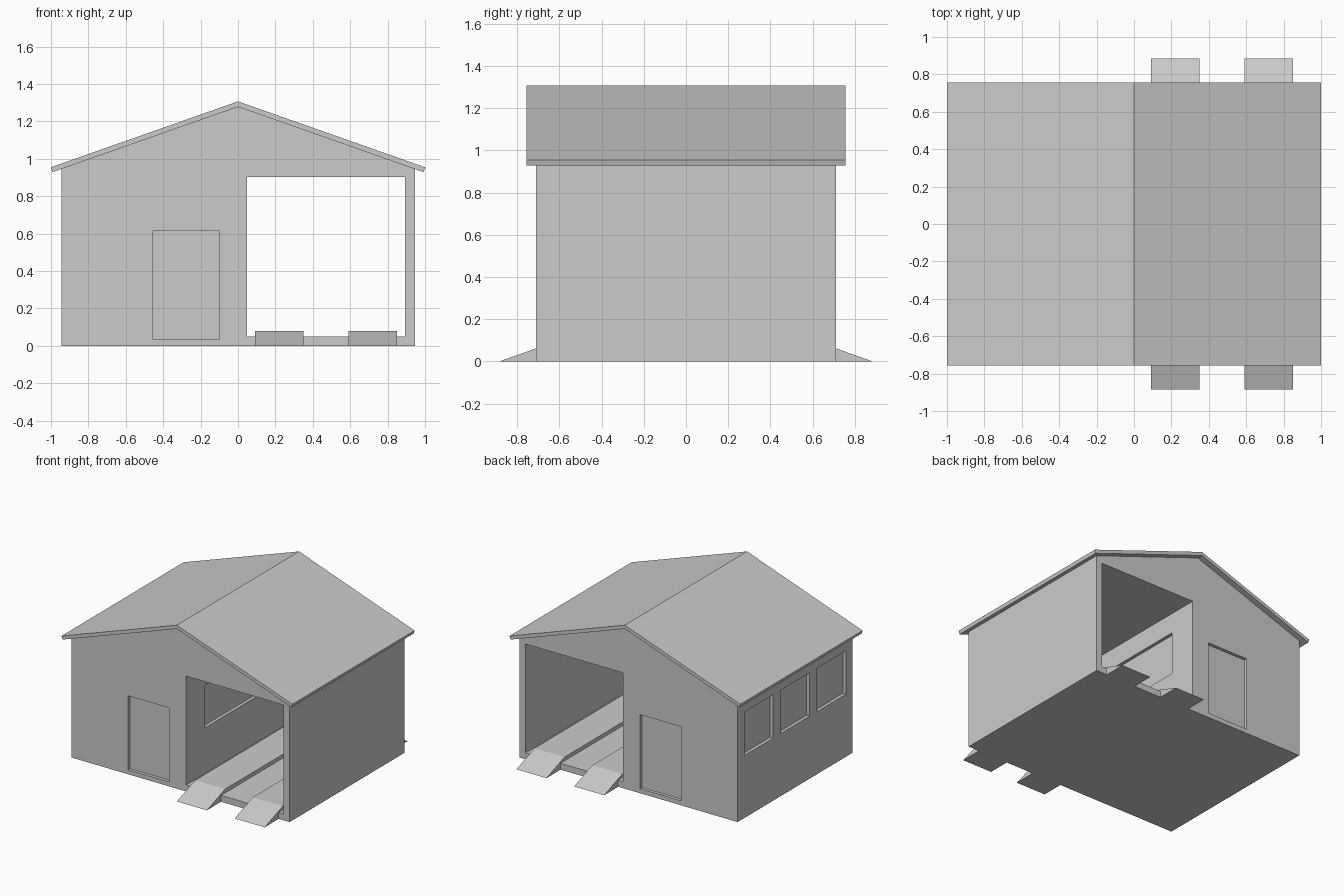
import bpy
import bmesh

cube = bpy.data.objects.get("Cube")
if cube:
    bpy.data.objects.remove(cube, do_unlink=True)

grey = bpy.data.materials.new("light_grey")
grey.use_nodes = True
colour = (0.6, 0.6, 0.6, 1)
grey.diffuse_color = colour
grey.node_tree.nodes["Principled BSDF"].inputs["Base Color"].default_value = colour

HALF_X, HALF_Y = 0.945, 0.71     # outer wall faces
DIVIDER = 0.048                  # bay side of the dividing wall
PITCH = 0.352                    # roof slope
SOFFIT = 1.278                   # height of the roof underside at the ridge
RECESS = 0.025


def extrude(name, profile, axis, start, end):
    """Extrude a closed profile along axis; profile is (x, z) for 'y', (y, z) for 'x'."""
    bm = bmesh.new()
    place = (lambda a, b: (a, start, b)) if axis == "y" else (lambda a, b: (start, a, b))
    face = bm.faces.new([bm.verts.new(place(a, b)) for a, b in profile])
    moved = bmesh.ops.extrude_face_region(bm, geom=[face])["geom"]
    verts = [g for g in moved if isinstance(g, bmesh.types.BMVert)]
    offset = (0, end - start, 0) if axis == "y" else (end - start, 0, 0)
    bmesh.ops.translate(bm, verts=verts, vec=offset)
    bmesh.ops.recalc_face_normals(bm, faces=bm.faces)
    mesh = bpy.data.meshes.new(name)
    bm.to_mesh(mesh)
    bm.free()
    mesh.materials.append(grey)
    obj = bpy.data.objects.new(name, mesh)
    bpy.context.collection.objects.link(obj)
    return obj


def cut(target, x, y, z):
    """Cut a box, given by its ranges, out of the target."""
    box = extrude("cutter", [(x[0], z[0]), (x[1], z[0]), (x[1], z[1]), (x[0], z[1])], "y", *y)
    box.hide_render = True
    mod = target.modifiers.new("cut", "BOOLEAN")
    mod.operation = "DIFFERENCE"
    mod.solver = "EXACT"
    mod.object = box
    bpy.context.view_layer.objects.active = target
    bpy.ops.object.modifier_apply(modifier=mod.name)
    bpy.data.objects.remove(box, do_unlink=True)


# Gabled walls
eave = SOFFIT - PITCH * HALF_X
walls = extrude("walls", [(-HALF_X, 0), (HALF_X, 0), (HALF_X, eave), (0, SOFFIT),
                          (-HALF_X, eave)], "y", -HALF_Y, HALF_Y)

# Drive-through bay
cut(walls, (DIVIDER, 0.893), (-1, 1), (0.05, 0.903))

# Recessed doors, front and back
for side in (-1, 1):
    depth = sorted((side * (HALF_Y - RECESS), side))
    cut(walls, (-0.455, -0.1), depth, (0.035, 0.615))

# Three recessed windows in the side wall
for y in (-0.45, 0, 0.45):
    cut(walls, (-1.1, -HALF_X + RECESS), (y - 0.178, y + 0.178), (0.49, 0.83))

# Wide recessed window between bay and room
cut(walls, (DIVIDER - RECESS, 0.2), (-0.48, 0.48), (0.41, 0.745))

# Roof slabs with square-cut eaves
tip = 0.992
extrude("roof", [(0, SOFFIT), (tip, SOFFIT - PITCH * tip), (1, 0.955), (0, 1.307),
                 (-1, 0.955), (-tip, SOFFIT - PITCH * tip)], "y", -0.756, 0.756)

# Wheel tracks with a ramp at each end, set into the bay floor
half = [(0.66, 0.08), (0.885, 0), (HALF_Y, 0), (HALF_Y, 0.03)]
track = half + [(-y, z) for y, z in reversed(half)]
for name, x in (("inner_track", 0.09), ("outer_track", 0.59)):
    extrude(name, track, "x", x, x + 0.26)
